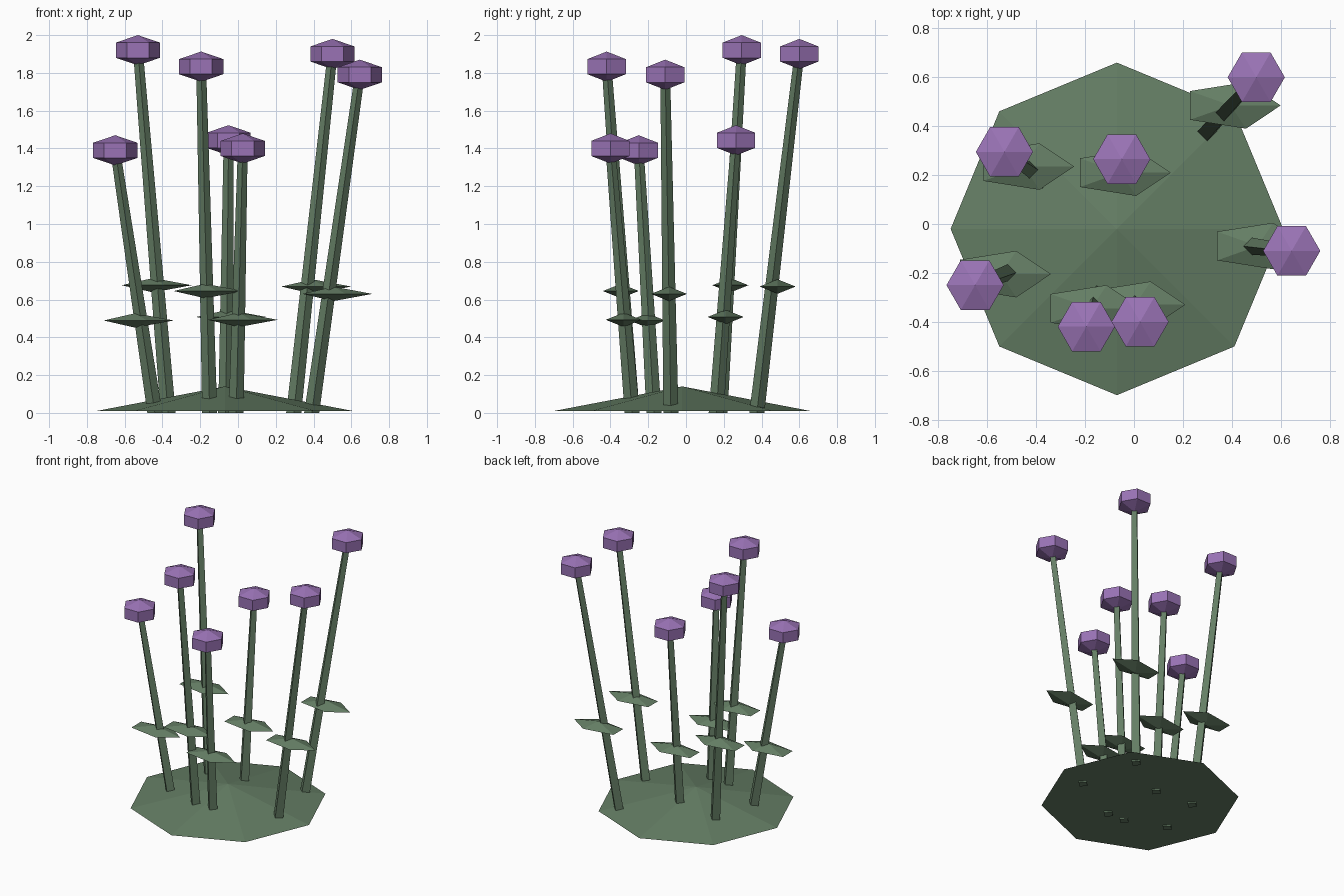
import bpy, bmesh, math

if "Cube" in bpy.data.objects:
    bpy.data.objects.remove(bpy.data.objects["Cube"])


def material(name, rgb):
    m = bpy.data.materials.new(name)
    m.diffuse_color = (*rgb, 1)
    m.use_nodes = True
    m.node_tree.nodes["Principled BSDF"].inputs["Base Color"].default_value = m.diffuse_color
    return m


GREEN = material("leaf green", (0.13, 0.21, 0.13))
PURPLE = material("blossom purple", (0.32, 0.17, 0.46))


def rings(name, sides, levels, mat):
    """Flat-faced solid through levels (x, y, z, rx, ry); zero radius makes a point."""
    bm = bmesh.new()
    loops = []
    for x, y, z, rx, ry in levels:
        n = sides if rx > 0 else 1
        loops.append([bm.verts.new((x + rx * math.cos(math.tau * i / sides),
                                    y + ry * math.sin(math.tau * i / sides), z))
                      for i in range(n)])
    for a, b in zip(loops, loops[1:]):
        for i in range(sides):
            j = (i + 1) % sides
            if len(a) == 1:
                bm.faces.new((a[0], b[j], b[i]))
            elif len(b) == 1:
                bm.faces.new((a[i], a[j], b[0]))
            else:
                bm.faces.new((a[i], a[j], b[j], b[i]))
    for end in (loops[0], loops[-1]):
        if len(end) > 1:
            bm.faces.new(end)
    bmesh.ops.recalc_face_normals(bm, faces=bm.faces)
    me = bpy.data.meshes.new(name)
    bm.to_mesh(me)
    bm.free()
    me.materials.append(mat)
    ob = bpy.data.objects.new(name, me)
    bpy.context.collection.objects.link(ob)
    return ob


# low mound of ground cover
rings("mound", 8, [(-0.07, -0.02, 0.01, 0.68, 0.68), (-0.07, -0.02, 0.14, 0, 0)], GREEN)

# stem base (x, y), blossom centre (x, y, z), leaf centre (x, y)
plants = [
    ((-0.37, 0.18), (-0.53, 0.295, 1.92), (-0.45, 0.235)),
    ((-0.065, 0.16), (-0.05, 0.265, 1.443), (-0.055, 0.21)),
    ((0.295, 0.375), (0.50, 0.60, 1.90), (0.395, 0.485)),
    ((0.39, -0.08), (0.645, -0.11, 1.79), (0.506, -0.09)),
    ((-0.44, -0.17), (-0.65, -0.25, 1.39), (-0.545, -0.205)),
    ((-0.15, -0.285), (-0.195, -0.42, 1.833), (-0.175, -0.345)),
    ((-0.01, -0.285), (0.025, -0.40, 1.40), (0.005, -0.33)),
]

for n, ((bx, by), (x, y, z), (lx, ly)) in enumerate(plants, 1):
    # tapering four-sided stem
    rings(f"stem_{n}", 4, [(bx, by, 0.0, 0.04, 0.04), (x, y, z, 0.026, 0.026)], GREEN)
    # flat five-sided leaf, about a third of the way up
    lz = z * 0.352
    rings(f"leaf_{n}", 5, [(lx, ly, lz - 0.038, 0, 0), (lx, ly, lz, 0.205, 0.10),
                           (lx, ly, lz + 0.038, 0, 0)], GREEN)
    # six-sided blossom with pointed top and bottom
    rings(f"blossom_{n}", 6, [(x, y, z - 0.08, 0, 0), (x, y, z - 0.04, 0.117, 0.117),
                              (x, y, z + 0.04, 0.117, 0.117), (x, y, z + 0.08, 0, 0)], PURPLE)
